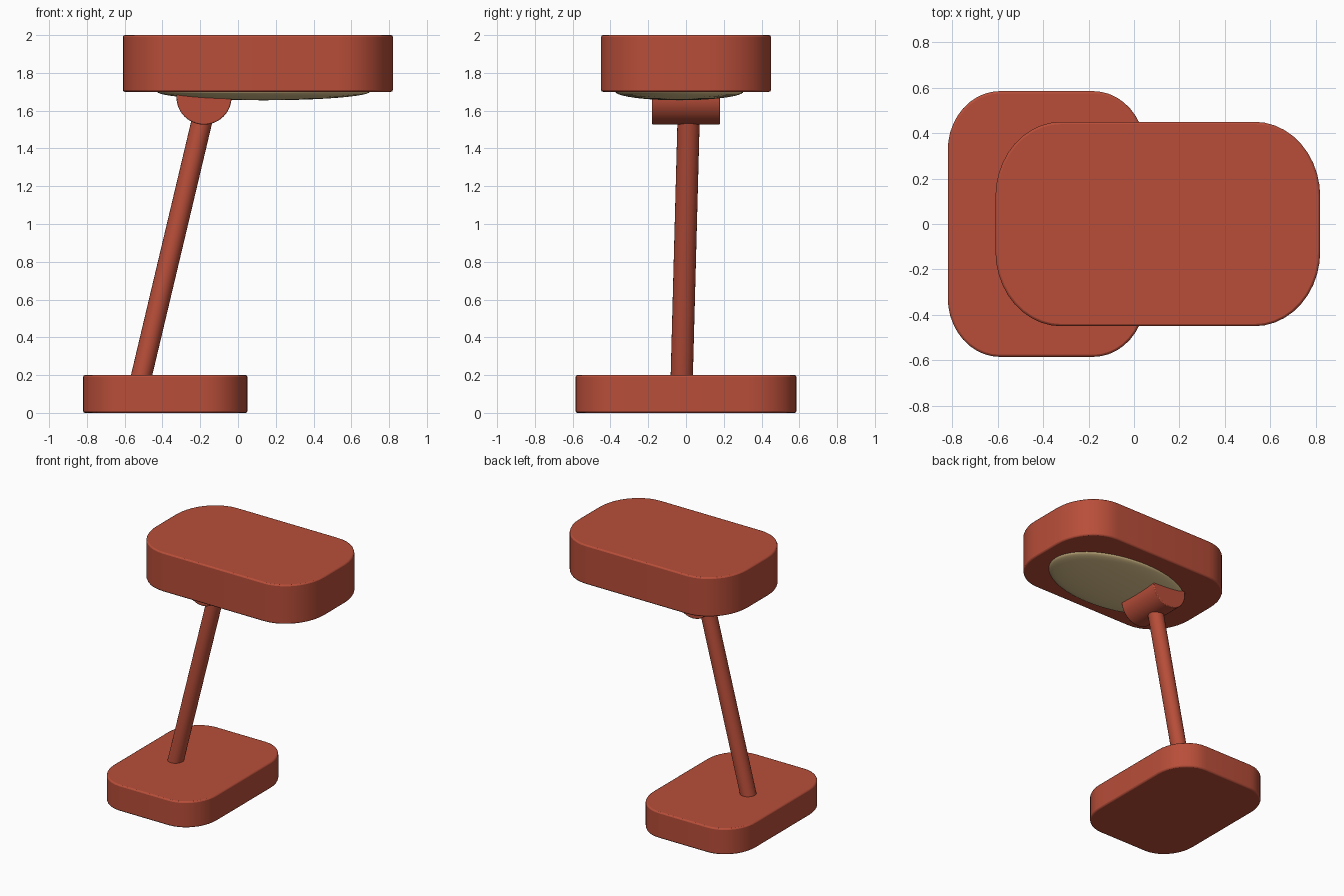
import bpy, bmesh, math
from mathutils import Vector

if "Cube" in bpy.data.objects:
    bpy.data.objects.remove(bpy.data.objects["Cube"], do_unlink=True)


def make_material(name, rgb):
    mat = bpy.data.materials.new(name)
    mat.use_nodes = True
    mat.diffuse_color = (*rgb, 1)
    bsdf = mat.node_tree.nodes["Principled BSDF"]
    bsdf.inputs["Base Color"].default_value = (*rgb, 1)
    bsdf.inputs["Roughness"].default_value = 0.6
    return mat


red = make_material("brick red", (0.48, 0.076, 0.041))
cream = make_material("warm cream", (0.80, 0.61, 0.30))


def finish(bm, name, mat, bevel=0.0):
    """Turn a bmesh into a shaded object, with optional softened rims."""
    bmesh.ops.recalc_face_normals(bm, faces=bm.faces)
    mesh = bpy.data.meshes.new(name)
    bm.to_mesh(mesh)
    bm.free()
    obj = bpy.data.objects.new(name, mesh)
    bpy.context.collection.objects.link(obj)
    mesh.materials.append(mat)
    bpy.ops.object.select_all(action="DESELECT")
    obj.select_set(True)
    bpy.context.view_layer.objects.active = obj
    bpy.ops.object.shade_smooth_by_angle(angle=math.radians(35))
    if bevel:
        mod = obj.modifiers.new("soft rim", "BEVEL")
        mod.width, mod.segments = bevel, 2
        mod.limit_method, mod.angle_limit = "ANGLE", math.radians(50)
    return obj


def prism(name, outline, offset, mat, bevel):
    """Extrude a closed outline along an offset vector."""
    bm = bmesh.new()
    face = bm.faces.new([bm.verts.new(p) for p in outline])
    top = bmesh.ops.extrude_face_region(bm, geom=[face])["geom"]
    moved = [v for v in top if isinstance(v, bmesh.types.BMVert)]
    bmesh.ops.translate(bm, verts=moved, vec=offset)
    return finish(bm, name, mat, bevel)


def rounded_slab(name, x0, x1, half_y, z0, z1, rx, ry, mat, segments=10):
    """Rectangular slab with elliptical corners."""
    outline = []
    for quarter, (cx, cy) in enumerate([(x1 - rx, half_y - ry), (x0 + rx, half_y - ry),
                                        (x0 + rx, ry - half_y), (x1 - rx, ry - half_y)]):
        for i in range(segments + 1):
            a = math.pi / 2 * (quarter + i / segments)
            outline.append((cx + rx * math.cos(a), cy + ry * math.sin(a), z0))
    return prism(name, outline, (0, 0, z1 - z0), mat, 0.01)


# Base and lamp head
rounded_slab("base", -0.82, 0.05, 0.585, 0.005, 0.2, 0.23, 0.26, red)
rounded_slab("lamp_head", -0.61, 0.82, 0.45, 1.70, 2.0, 0.29, 0.33, red)
bpy.data.objects["base"].location.z = -0.005
bpy.data.objects["base"].scale.z = 0.205 / 0.2

# Half-round joint under the head, running front to back
joint_outline = [(-0.035, -0.18, 1.71)]
for i in range(25):
    a = -math.pi * i / 24
    joint_outline.append((-0.18 + 0.146 * math.cos(a), -0.18, 1.672 + 0.146 * math.sin(a)))
joint_outline.append((-0.325, -0.18, 1.71))
prism("head_joint", joint_outline, (0, 0.36, 0), red, 0.006)

# Leaning stem, sunk into the base and the joint
low, high = Vector((-0.534, -0.025, 0.10)), Vector((-0.178, 0.015, 1.60))
axis = high - low
bm = bmesh.new()
bmesh.ops.create_cone(bm, cap_ends=True, segments=24, radius1=0.055, radius2=0.055,
                      depth=axis.length)
bmesh.ops.scale(bm, vec=(1, 1.07, 1), verts=bm.verts)
stem = finish(bm, "stem", red)
stem.location = (low + high) / 2
stem.rotation_euler = Vector((0, 0, 1)).rotation_difference(axis).to_euler()

# Shallow domed diffuser set into the underside of the head
bm = bmesh.new()
bmesh.ops.create_uvsphere(bm, u_segments=48, v_segments=24, radius=1)
bmesh.ops.scale(bm, vec=(0.565, 0.34, 0.047), verts=bm.verts)
diffuser = finish(bm, "light_diffuser", cream)
diffuser.location = (0.135, -0.035, 1.702)
